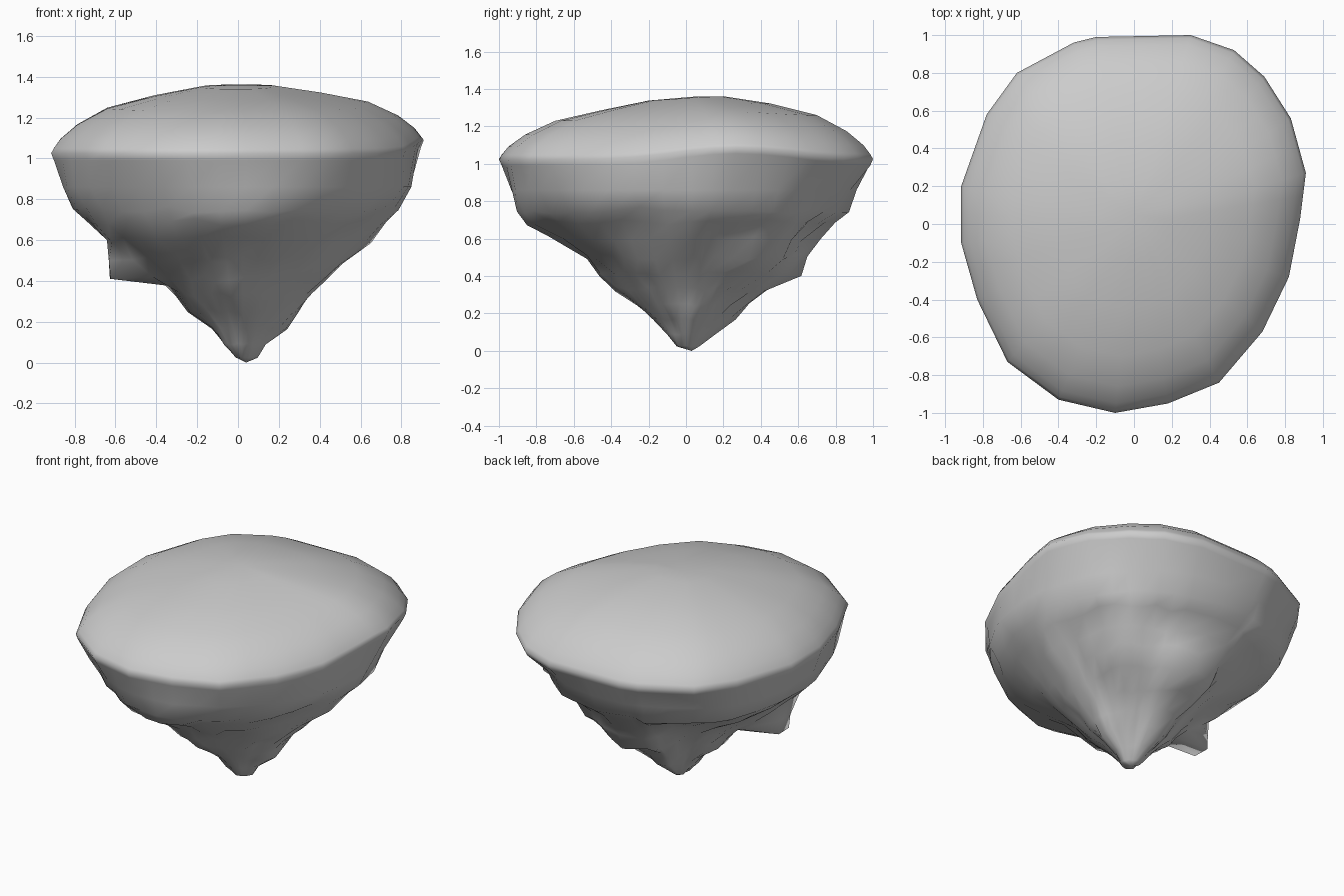
import bpy, bmesh, math, random
from mathutils import Vector

if "Cube" in bpy.data.objects:
    bpy.data.objects.remove(bpy.data.objects["Cube"])

random.seed(4)

# plan outline of the rim, anticlockwise from the right side
OUTLINE = [(.91, .27), (.83, .56), (.69, .78), (.53, .92), (.30, 1.0), (-.20, .99),
           (-.32, .96), (-.62, .80), (-.78, .58), (-.915, .20), (-.915, -.10),
           (-.83, -.40), (-.67, -.73), (-.40, -.93), (-.10, -1.0), (.18, -.95),
           (.45, -.84), (.68, -.57), (.82, -.28), (.88, .03)]

# cap profile: fraction of rim radius, height
CAP = [(.985, 1.05), (.95, 1.095), (.86, 1.165), (.70, 1.245), (.45, 1.305), (.2, 1.35)]

# rock profile: height, then radius toward E, NE, N, NW, W, SW, S, SE
ROCK = [(.86, .84, .89, .92, .91, .86, .90, .94, .86),
        (.75, .78, .85, .87, .88, .81, .84, .90, .80),
        (.69, .73, .80, .79, .76, .74, .79, .86, .72),
        (.60, .66, .72, .72, .62, .62, .72, .76, .62),
        (.50, .52, .61, .66, .48, .49, .56, .54, .50),
        (.41, .44, .49, .61, .38, .38, .42, .45, .40),
        (.33, .36, .38, .46, .30, .31, .34, .38, .32),
        (.25, .28, .29, .33, .24, .26, .25, .27, .25),
        (.17, .23, .19, .26, .17, .15, .16, .18, .15),
        (.09, .11, .11, .15, .10, .09, .11, .11, .09),
        (.025, .07, .06, .06, .05, .03, .05, .06, .06)]

# crags and hollows: direction in degrees, height, angular width, radial push
CRAGS = [(24, .62, 14, -.08), (66, .62, 14, -.07), (45, .44, 12, .05), (45, .29, 16, -.03),
         (-22, .63, 16, -.06), (-78, .62, 14, -.08), (-96, .38, 12, .02), (-72, .38, 12, -.04),
         (-45, .45, 12, .03), (20, .38, 12, -.04), (155, .50, 14, -.03)]

# rim with a midpoint added on every side
rim = []
for i, p in enumerate(OUTLINE):
    q = OUTLINE[(i + 1) % len(OUTLINE)]
    for x, y in (p, ((p[0] + q[0]) / 2, (p[1] + q[1]) / 2)):
        a = math.atan2(y, x)
        rim.append(Vector((x, y, 1.025 + .065 * max(0, math.cos(a - .3)) ** 8)))


def turn(a, degrees):
    return (a - math.radians(degrees) + math.pi) % math.tau - math.pi


def radius_at(row, angle):
    t = (angle / (math.pi / 4)) % 8
    i, f = int(t) % 8, t - int(t)
    f = (1 - math.cos(f * math.pi)) / 2
    r = row[1 + i] * (1 - f) + row[1 + (i + 1) % 8] * f
    for deg, z, width, push in CRAGS:
        d = turn(angle, deg) / math.radians(width)
        r += push * math.exp(-d * d - ((row[0] - z) / .07) ** 2)
    return r


# domed top, a little fuller toward the back
cap = []
for s, z in CAP:
    lift = 4 * s * (1 - s)
    cap.append([Vector((v.x * s, v.y * s, z + lift * .018 * v.y
                        + (v.z - 1.025) * s ** 2 * .9)) for v in rim])

# craggy underside with one block jutting out on the left
BLOCK = {.60: .02, .50: .15, .41: .26, .33: .04}
rock = [[Vector((v.x * .985, v.y * .985, v.z - .035)) for v in rim]]
for row in ROCK:
    ring, z = [], row[0]
    for v in rim:
        a = math.atan2(v.y, v.x)
        block = math.exp(-(turn(a, 192) / .22) ** 4)
        r = radius_at(row, a) + BLOCK.get(z, 0) * block
        k = min(1, r * 2)
        r += k * (1 - block) * random.uniform(-.012, .012)
        dz = k * random.uniform(-.018, .018) if z < .8 else 0
        if z == .33:
            dz += .05 * block
        c = .03 * (1 - k)
        ring.append(Vector((r * math.cos(a) + c, r * math.sin(a) + c * .4,
                            z + dz * (1 - block * (z > .35)))))
    rock.append(ring)

# skin all rings from the bottom tip to the crown
bm = bmesh.new()
rings = rock[::-1] + [rim] + cap
loops = [[bm.verts.new(v) for v in ring] for ring in rings]
tip = bm.verts.new((.04, .03, 0))
crown = bm.verts.new((0, .05, 1.36))
n = len(rim)
for lo, hi in zip(loops, loops[1:]):
    for i in range(n):
        j = (i + 1) % n
        bm.faces.new((lo[i], lo[j], hi[j], hi[i]))
for i in range(n):
    j = (i + 1) % n
    bm.faces.new((loops[0][j], loops[0][i], tip))
    bm.faces.new((loops[-1][i], loops[-1][j], crown))
mesh = bpy.data.meshes.new("floating_rock")
bm.to_mesh(mesh)
bm.free()
island = bpy.data.objects.new("floating_rock", mesh)
bpy.context.collection.objects.link(island)
mesh.shade_smooth()

# stone grey
stone = bpy.data.materials.new("stone")
stone.diffuse_color = (.6, .6, .6, 1)
stone.use_nodes = True
stone.node_tree.nodes["Principled BSDF"].inputs["Base Color"].default_value = stone.diffuse_color
mesh.materials.append(stone)
